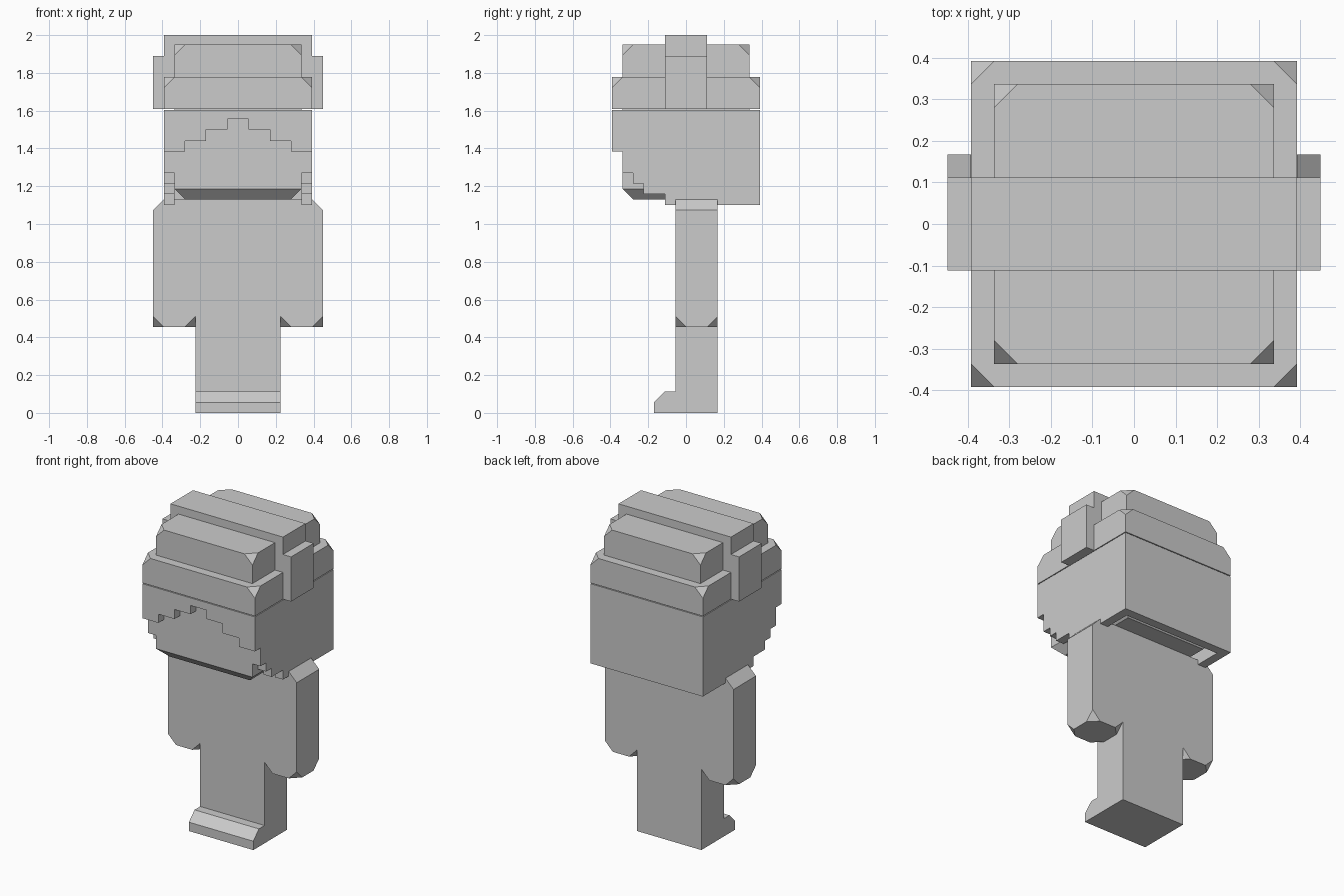
import bpy, bmesh
from mathutils import Vector

if "Cube" in bpy.data.objects:
    bpy.data.objects.remove(bpy.data.objects["Cube"], do_unlink=True)

U = 0.0562  # one block unit; also the chamfer size

grey = bpy.data.materials.new("plain grey")
grey.use_nodes = True
grey.diffuse_color = (0.6, 0.6, 0.6, 1)
grey.node_tree.nodes["Principled BSDF"].inputs["Base Color"].default_value = (0.6, 0.6, 0.6, 1)


def finish(name, bm):
    bmesh.ops.recalc_face_normals(bm, faces=bm.faces)
    mesh = bpy.data.meshes.new(name)
    bm.to_mesh(mesh)
    bm.free()
    mesh.materials.append(grey)
    obj = bpy.data.objects.new(name, mesh)
    bpy.context.scene.collection.objects.link(obj)
    return obj


def box(name, lo, hi, cuts=()):
    """Box from lo to hi; each cut is a direction whose corner or edge is chamfered."""
    lo, hi = Vector(lo), Vector(hi)
    bm = bmesh.new()
    bmesh.ops.create_cube(bm, size=1)
    for v in bm.verts:
        v.co = Vector([(a + b) / 2 + c * (b - a) for a, b, c in zip(lo, hi, v.co)])
    for cut in cuts:
        n = Vector(cut)
        corner = Vector([b if d > 0 else a for a, b, d in zip(lo, hi, n)])
        point = corner - n * (U / n.length_squared)
        geom = bm.verts[:] + bm.edges[:] + bm.faces[:]
        bmesh.ops.bisect_plane(bm, geom=geom, dist=1e-5, plane_co=point,
                               plane_no=n.normalized(), clear_outer=True)
        bmesh.ops.holes_fill(bm, edges=[e for e in bm.edges if e.is_boundary], sides=0)
    return finish(name, bm)


def prism(name, profile, axis, start, end):
    """Extrude a flat outline along axis 0 (x, outline in y-z) or 1 (y, outline in x-z)."""
    bm = bmesh.new()
    verts = []
    for a, z in profile:
        verts.append(bm.verts.new((start, a, z) if axis == 0 else (a, start, z)))
    face = bm.faces.new(verts)
    moved = bmesh.ops.extrude_face_region(bm, geom=[face])["geom"]
    shift = Vector((end - start, 0, 0) if axis == 0 else (0, end - start, 0))
    bmesh.ops.translate(bm, vec=shift, verts=[v for v in moved if isinstance(v, bmesh.types.BMVert)])
    return finish(name, bm)


def carve(target, cutters):
    """Subtract the cutters for good, then delete them."""
    for cutter in cutters:
        cutter.hide_render = True
        mod = target.modifiers.new("carve", "BOOLEAN")
        mod.operation, mod.solver, mod.object = "DIFFERENCE", "EXACT", cutter
    bpy.context.view_layer.update()
    carved = bpy.data.meshes.new_from_object(
        target.evaluated_get(bpy.context.evaluated_depsgraph_get()))
    target.modifiers.clear()
    target.data = carved
    for cutter in cutters:
        bpy.data.objects.remove(cutter, do_unlink=True)


def corners(z):
    return [(x, y, z) for x in (-1, 1) for y in (-1, 1)]


# Body, with the foot sticking out in front
back, front = 0.168, -U
box("torso_and_legs", (-4 * U, front, 0), (4 * U, back, 1.135))
box("feet", (-4 * U, -3 * U, 0), (4 * U, front, 2 * U), [(0, -1, 1)])

# Arms: sloped shoulder, clipped corners at the hand
for side, s in (("right", -1), ("left", 1)):
    x0, x1 = sorted((s * 4 * U, s * 8 * U))
    box(side + "_arm", (x0, front, 0.455), (x1, back, 1.13), corners(-1) + [(s, 0, 1)])

# Head core with a sloped chin all round
W, R = 0.393, 0.337
box("face", (-R, -R, 1.13), (R, R, 1.612),
    [(1, 0, -1), (-1, 0, -1), (0, 1, -1), (0, -1, -1)])

# Hair shell: hollow, arched over the face, stepped along the cheeks
hair = box("hair", (-W, -W, 1.10), (W, W, 1.603))
hollow = box("hollow_cutter", (-R, -R, 1.0), (R, R, 1.57))
steps = [(5 * U, 1.385), (3 * U, 1.44), (U, 1.5)]
left = []
for (x, z), z_next in zip(steps, (1.44, 1.5, 1.555)):
    left += [(-x, z), (-x, z_next)]
arch = left + [(-x, z) for x, z in reversed(left)]
arch_cutter = prism("arch_cutter", [(-5 * U, 1.2)] + arch + [(5 * U, 1.2)], 1, -0.5, -0.32)
cheek = [(-0.5, 1.0), (-0.5, 1.385), (-R, 1.385), (-R, 1.27), (-5 * U, 1.27), (-5 * U, 1.215),
         (-4 * U, 1.215), (-4 * U, 1.16), (-2 * U, 1.16), (-2 * U, 1.0)]
cheek_cutter = prism("cheek_cutter", cheek, 0, -0.6, 0.6)
carve(hair, [hollow, arch_cutter, cheek_cutter])

# Hat: two clipped tiers, a raised band and ear pads
box("hat_brim_tier", (-W, -W, 1.608), (W, W, 1.777), corners(1))
box("hat_top_tier", (-R, -R, 1.7), (R, R, 1.95), corners(1))
box("hat_band", (-W, -2 * U, 1.608), (W, 2 * U, 2.0))
for side, s in (("right", -1), ("left", 1)):
    x0, x1 = sorted((s * W, s * 8 * U))
    box(side + "_ear_pad", (x0, -2 * U, 1.608), (x1, 2 * U, 1.89))
